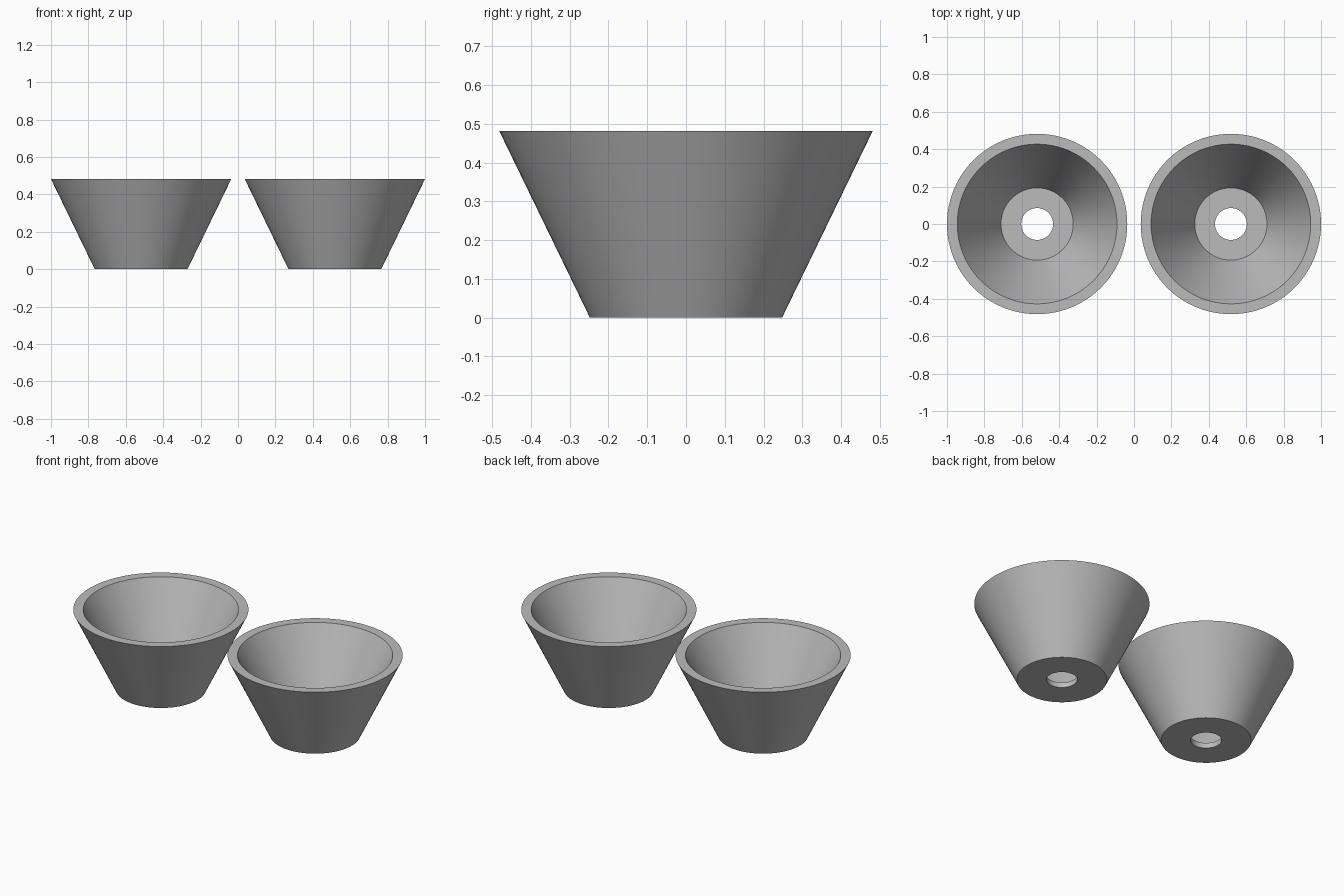
import bpy, bmesh, math

if "Cube" in bpy.data.objects:
    bpy.data.objects.remove(bpy.data.objects["Cube"])

SEGMENTS = 96
# Closed wall cross-section (radius, height): base, outer wall, rim, inner wall, floor, drain hole
PROFILE = [(0.085, 0), (0.248, 0), (0.482, 0.482),
           (0.427, 0.482), (0.193, 0.032), (0.085, 0.032)]

grey = bpy.data.materials.new("plain grey")
grey.diffuse_color = (0.5, 0.5, 0.5, 1)
grey.use_nodes = True
grey.node_tree.nodes["Principled BSDF"].inputs["Base Color"].default_value = grey.diffuse_color


def make_pot(name, x):
    """Revolve the cross-section into a tapered pot with a drain hole."""
    bm = bmesh.new()
    rings = []
    for r, z in PROFILE:
        rings.append([bm.verts.new((r * math.cos(a), r * math.sin(a), z))
                      for a in (2 * math.pi * i / SEGMENTS for i in range(SEGMENTS))])
    for k, ring in enumerate(rings):
        nxt = rings[(k + 1) % len(rings)]
        for i in range(SEGMENTS):
            j = (i + 1) % SEGMENTS
            bm.faces.new((ring[i], ring[j], nxt[j], nxt[i]))
    bmesh.ops.recalc_face_normals(bm, faces=bm.faces)
    mesh = bpy.data.meshes.new(name)
    bm.to_mesh(mesh)
    bm.free()
    mesh.materials.append(grey)
    pot = bpy.data.objects.new(name, mesh)
    pot.location.x = x
    bpy.context.collection.objects.link(pot)
    bpy.ops.object.select_all(action='DESELECT')
    pot.select_set(True)
    bpy.context.view_layer.objects.active = pot
    bpy.ops.object.shade_smooth_by_angle(angle=math.radians(30))


# Matching pair of pots
make_pot("left_pot", -0.518)
make_pot("right_pot", 0.518)
